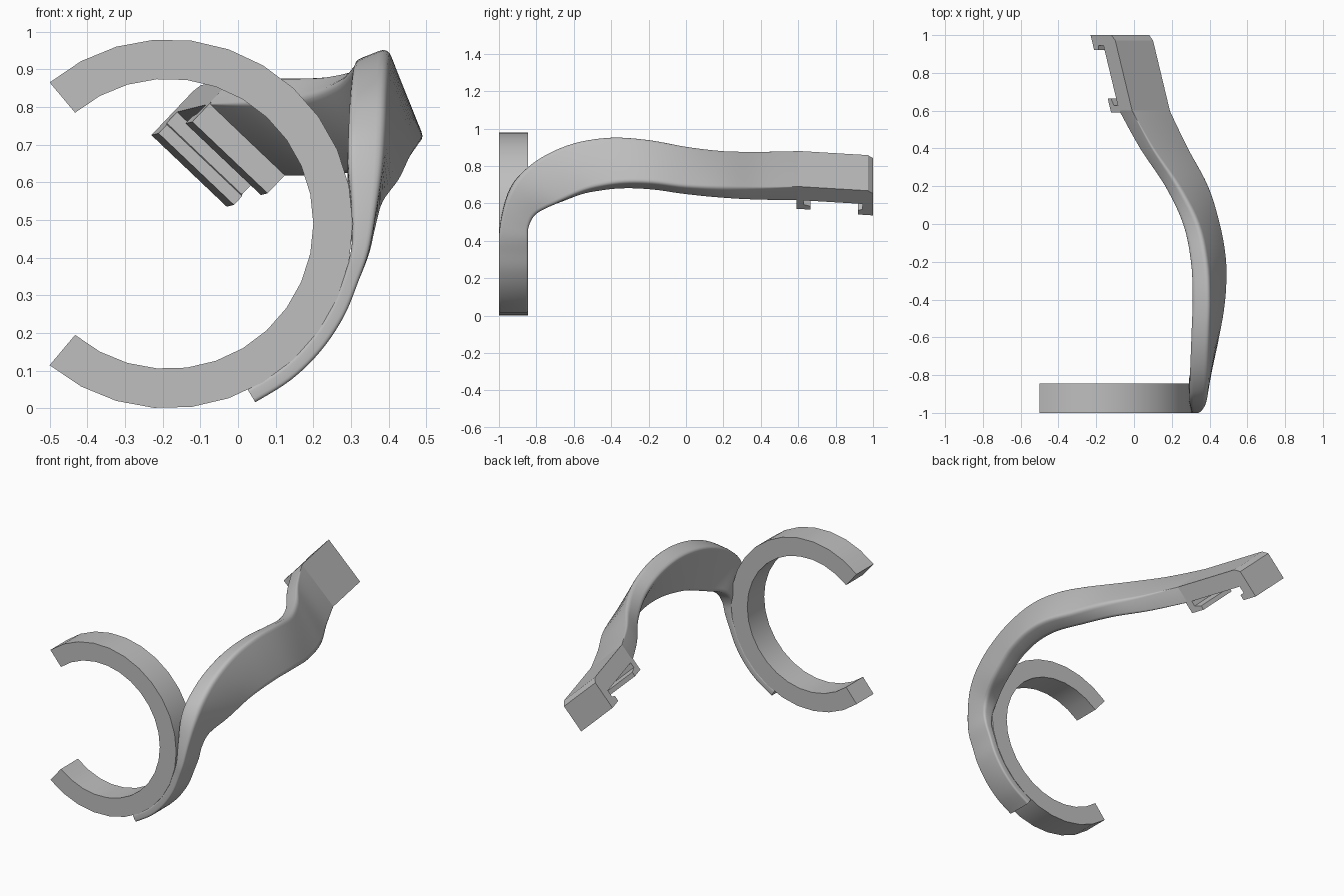
import bpy, bmesh, math
from mathutils import Vector as V

if "Cube" in bpy.data.objects:
    bpy.data.objects.remove(bpy.data.objects["Cube"])

grey = bpy.data.materials.new("plain_grey")
grey.use_nodes = True
grey.diffuse_color = (0.52, 0.52, 0.52, 1)
grey.node_tree.nodes["Principled BSDF"].inputs["Base Color"].default_value = (0.52, 0.52, 0.52, 1)

CX, CZ = -0.185, 0.49          # ring centre
FRONT, BACK = -1.0, -0.845     # ring faces


def polar(deg, r, y):
    a = math.radians(deg)
    return V((CX + r * math.cos(a), y, CZ + r * math.sin(a)))


def loft(name, sections, smooth=30):
    """Skin a list of equal-length closed sections and cap both ends."""
    bm = bmesh.new()
    rings = [[bm.verts.new(p) for p in s] for s in sections]
    n = len(rings[0])
    for a, b in zip(rings, rings[1:]):
        for i in range(n):
            j = (i + 1) % n
            bm.faces.new((a[i], a[j], b[j], b[i]))
    bm.faces.new(rings[0])
    bm.faces.new(rings[-1])
    bmesh.ops.recalc_face_normals(bm, faces=bm.faces)
    me = bpy.data.meshes.new(name)
    bm.to_mesh(me)
    bm.free()
    me.materials.append(grey)
    ob = bpy.data.objects.new(name, me)
    bpy.context.collection.objects.link(ob)
    bpy.ops.object.select_all(action='DESELECT')
    ob.select_set(True)
    bpy.context.view_layer.objects.active = ob
    if smooth:
        bpy.ops.object.shade_smooth_by_angle(angle=math.radians(smooth))
    return ob


# Open ring
steps = 22
angles = [-130 + 260 * i / steps for i in range(steps + 1)]
loft("open_ring", [[polar(a, 0.49, FRONT), polar(a, 0.49, BACK),
                    polar(a, 0.385, BACK), polar(a, 0.385, FRONT)] for a in angles])

# Arm: upper edge, lower edge and thickness at each station
stations = [(polar(a, 0.527, FRONT), polar(a, 0.527, BACK), 0.042)
            for a in (-64, -52, -40, -28, -17)]
stations += [(V(p), V(q), t) for p, q, t in [
    ((0.348, -1.0, 0.42), (0.348, -0.845, 0.41), 0.048),
    ((0.368, -0.985, 0.53), (0.364, -0.84, 0.475), 0.068),
    ((0.385, -0.95, 0.65), (0.385, -0.8, 0.54), 0.095),
    ((0.39, -0.885, 0.755), (0.43, -0.69, 0.60), 0.1),
    ((0.392, -0.77, 0.85), (0.46, -0.56, 0.66), 0.1),
    ((0.395, -0.6, 0.925), (0.48, -0.46, 0.69), 0.1),
    ((0.398, -0.4, 0.957), (0.494, -0.33, 0.71), 0.1),
    ((0.385, -0.2, 0.945), (0.493, -0.18, 0.71), 0.1),
    ((0.34, 0.0, 0.91), (0.462, 0.0, 0.69), 0.1),
    ((0.235, 0.2, 0.887), (0.4, 0.2, 0.685), 0.1),
    ((0.1, 0.4, 0.88), (0.29, 0.4, 0.685), 0.1),
    ((-0.01, 0.6, 0.88), (0.19, 0.6, 0.69), 0.1)]]


def spline(a, b, c, d, t):
    return 0.5 * (2 * b + (c - a) * t + (2 * a - 5 * b + 4 * c - d) * t * t
                  + (3 * b - a - 3 * c + d) * t ** 3)


def sample(u):
    i = min(int(u), len(stations) - 2)
    pick = [stations[max(0, min(len(stations) - 1, i + k))] for k in (-1, 0, 1, 2)]
    return [spline(*[s[k] for s in pick], u - i) for k in range(3)]


def rounded(corners, r):
    """Round each corner of a four-sided section."""
    out = []
    for i, c in enumerate(corners):
        a = c + (corners[i - 1] - c).normalized() * r
        b = c + (corners[(i + 1) % 4] - c).normalized() * r
        for t in (0, 0.25, 0.5, 0.75, 1):
            out.append(a * (1 - t) ** 2 + c * 2 * t * (1 - t) + b * t * t)
    return out


last = len(stations) - 1
sections = []
for k in range(last * 5 + 1):
    u = k / 5
    top, low, thick = sample(u)
    ahead, behind = sample(min(last, u + 0.1)), sample(max(0, u - 0.1))
    tangent = ahead[0] + ahead[1] - behind[0] - behind[1]
    n = tangent.cross(low - top)
    n.y = 0
    n.normalize()
    if n.x > 0:
        n = -n
    r = 0.002 + 0.022 * min(1, (last - u) / 2) * min(1, thick / 0.1)
    sections.append(rounded([top, low, low + n * thick, top + n * thick], r))
loft("curved_arm", sections, 40)

# Clip: side profile of (y, depth) carried across the slanted width
profile = [(0.6, 0), (0.972, 0), (1, 0.02), (1, 0.18), (0.92, 0.18), (0.92, 0.148),
           (0.945, 0.14), (0.945, 0.1), (0.628, 0.1), (0.628, 0.13), (0.665, 0.14),
           (0.665, 0.165), (0.59, 0.165), (0.59, 0.095), (0.6, 0.09)]
across = V((0.2, 0, -0.19))
inward = V((-0.19, 0, -0.2)).normalized()
side = [V((-0.01 - 0.24 * (y - 0.6), y, 0.88 - 0.06 * (y - 0.6))) + inward * d
        for y, d in profile]
loft("hooked_clip", [side, [p + across for p in side]], 0)
